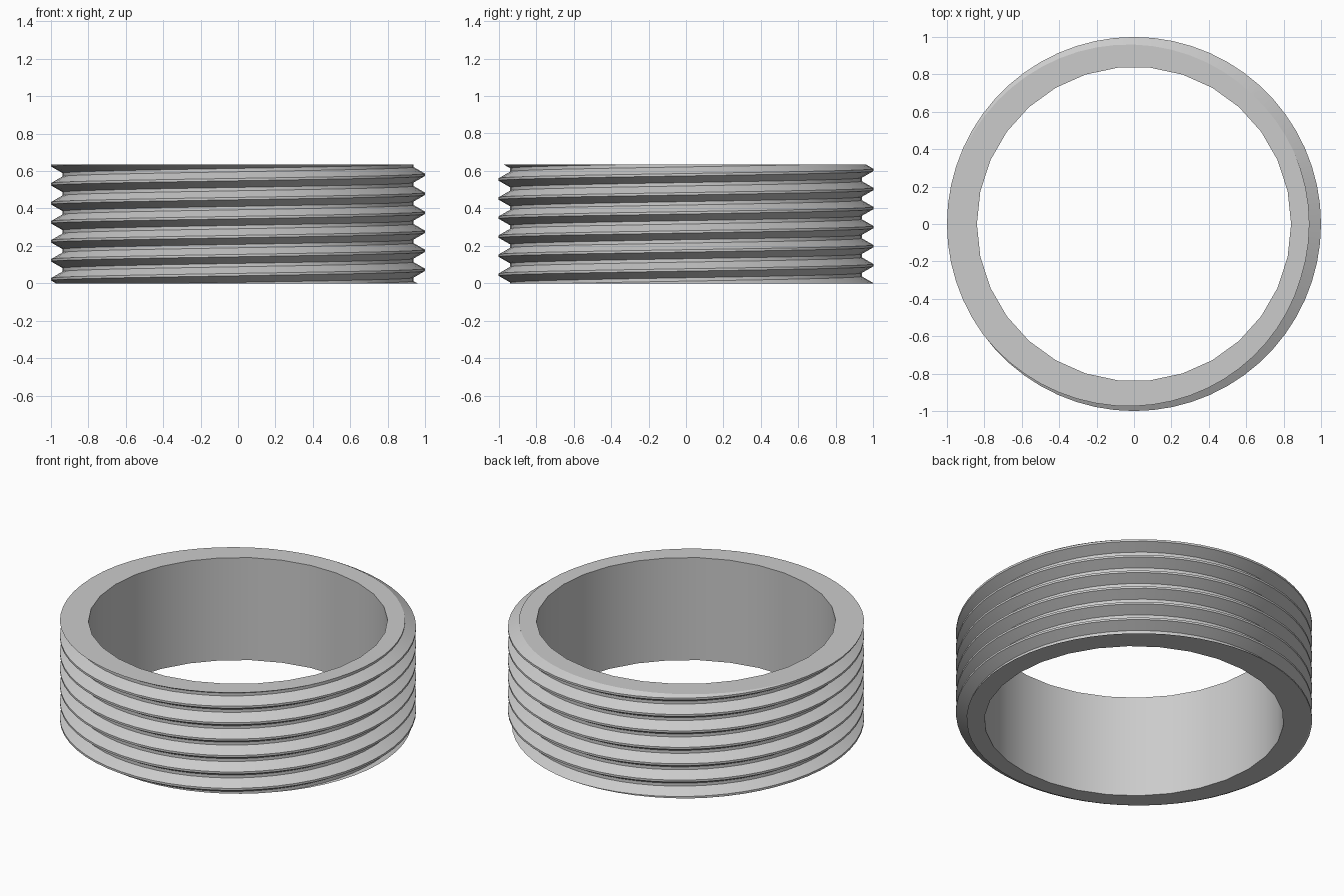
import bpy, bmesh, math

cube = bpy.data.objects.get("Cube")
if cube:
    bpy.data.objects.remove(cube)

HEIGHT, PITCH = 0.635, 0.1016
CREST_R, ROOT_R, BORE_R = 1.0, 0.938, 0.84
CREST_Z = 0.072                      # crest height where the thread passes +x
THREAD_SIDES, BORE_SIDES = 60, 30

# Thread profile over one pitch: crest flat, upper flank, root flat, lower flank
crest, root = PITCH / 16, 0.009
profile = [(CREST_R, -crest), (CREST_R, crest),
           (ROOT_R, PITCH / 2 - root), (ROOT_R, PITCH / 2 + root),
           (CREST_R, PITCH - crest)]


def ring_point(r, angle, z):
    return (r * math.cos(angle), r * math.sin(angle), z)


def skin(bm, rows):
    """Join successive rows of points with quads."""
    verts = [[bm.verts.new(p) for p in row] for row in rows]
    for a, b in zip(verts, verts[1:]):
        for k in range(len(a) - 1):
            bm.faces.new((a[k], b[k], b[k + 1], a[k + 1]))


bm = bmesh.new()

# Right-handed helical thread, running past both ends
rows = []
for i in range(-3 * THREAD_SIDES, 9 * THREAD_SIDES + 1):
    turn = i / THREAD_SIDES
    rows.append([ring_point(r, turn * math.tau, CREST_Z + turn * PITCH + dz)
                 for r, dz in profile])
skin(bm, rows)

# Plain bore
skin(bm, [[ring_point(BORE_R, k * math.tau / BORE_SIDES, z) for z in (-0.1, HEIGHT + 0.1)]
          for k in range(BORE_SIDES + 1)])
bmesh.ops.remove_doubles(bm, verts=bm.verts, dist=0.0001)

# Trim both ends flat, then fill the end rings
for z, direction in ((0, -1), (HEIGHT, 1)):
    bmesh.ops.bisect_plane(bm, geom=bm.verts[:] + bm.edges[:] + bm.faces[:], dist=0.00001,
                           plane_co=(0, 0, z), plane_no=(0, 0, direction), clear_outer=True)
bmesh.ops.remove_doubles(bm, verts=bm.verts, dist=0.0001)
for z, direction in ((0, -1), (HEIGHT, 1)):
    rim = [e for e in bm.edges if e.is_boundary
           and all(abs(v.co.z - z) < 0.001 for v in e.verts)]
    bmesh.ops.triangle_fill(bm, edges=rim, use_beauty=True, normal=(0, 0, direction))
bmesh.ops.recalc_face_normals(bm, faces=bm.faces)

mesh = bpy.data.meshes.new("threaded_ring")
bm.to_mesh(mesh)
bm.free()
ring = bpy.data.objects.new("threaded_ring", mesh)
bpy.context.collection.objects.link(ring)

# Plain grey material
grey = bpy.data.materials.new("grey")
grey.use_nodes = True
colour = (0.6, 0.6, 0.6, 1)
grey.diffuse_color = colour
grey.node_tree.nodes["Principled BSDF"].inputs["Base Color"].default_value = colour
mesh.materials.append(grey)

bpy.ops.object.select_all(action="DESELECT")
ring.select_set(True)
bpy.context.view_layer.objects.active = ring
bpy.ops.object.shade_smooth_by_angle(angle=math.radians(25))
